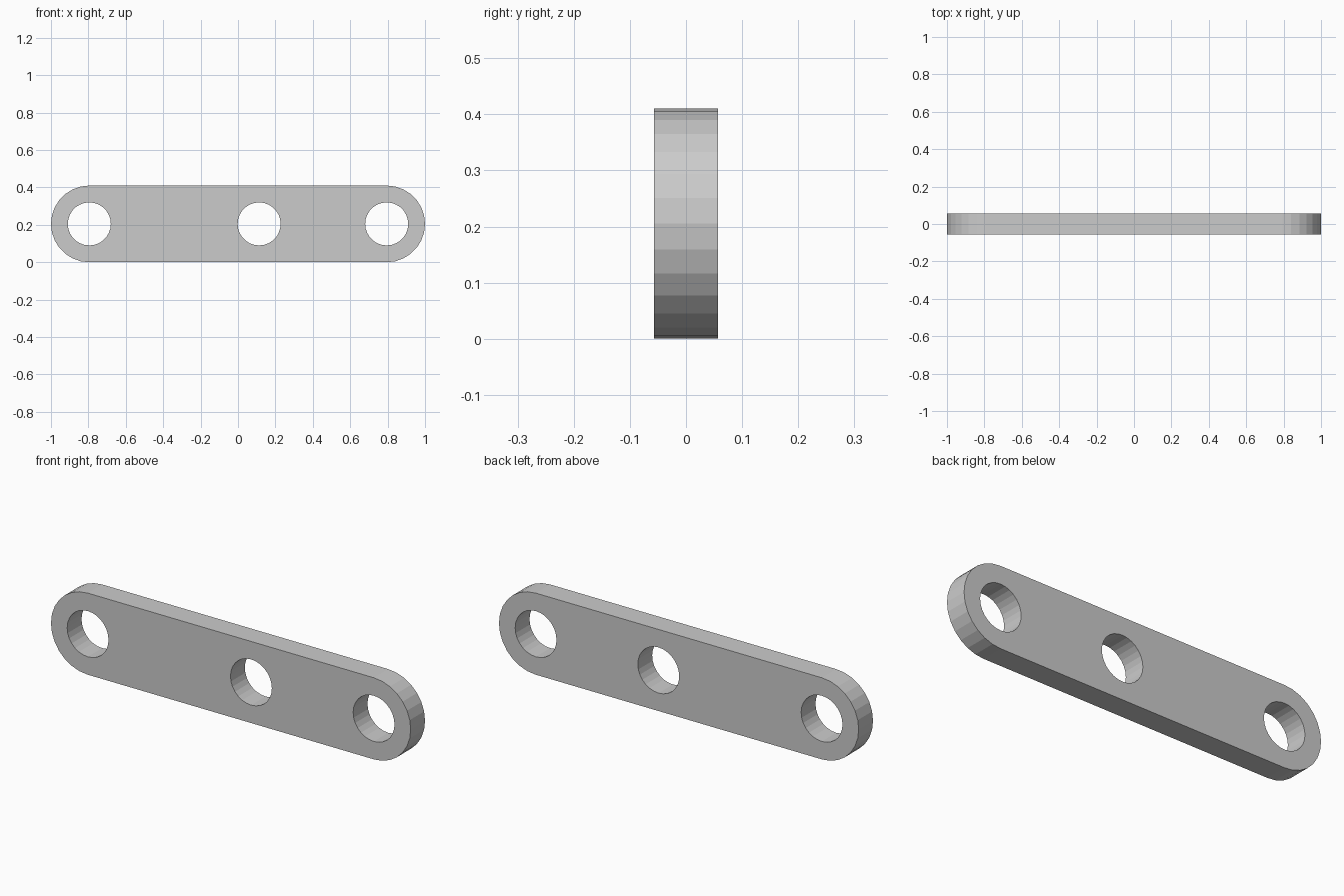
import bpy, bmesh
from math import pi, cos, sin

if "Cube" in bpy.data.objects:
    bpy.data.objects.remove(bpy.data.objects["Cube"])

HALF = 0.057      # half thickness
R = 0.205         # end radius, also centre height
END = 1 - R       # x of the end arc centres
HOLE_R = 0.115
SEG = 14          # facets per half circle


def prism(name, outline, half):
    """Extrude an (x, z) outline along y, centred on y = 0."""
    bm = bmesh.new()
    face = bm.faces.new([bm.verts.new((x, -half, z)) for x, z in outline])
    ext = bmesh.ops.extrude_face_region(bm, geom=[face])
    verts = [v for v in ext["geom"] if isinstance(v, bmesh.types.BMVert)]
    bmesh.ops.translate(bm, verts=verts, vec=(0, 2 * half, 0))
    bmesh.ops.recalc_face_normals(bm, faces=bm.faces)
    mesh = bpy.data.meshes.new(name)
    bm.to_mesh(mesh)
    bm.free()
    obj = bpy.data.objects.new(name, mesh)
    bpy.context.collection.objects.link(obj)
    return obj


def arc(cx, r, start, sweep, count):
    return [(cx + r * cos(start + sweep * i / SEG), R + r * sin(start + sweep * i / SEG))
            for i in range(count)]


# Flat bar with rounded ends
outline = arc(END, R, -pi / 2, pi, SEG + 1) + arc(-END, R, pi / 2, pi, SEG + 1)
bar = prism("link_bar", outline, HALF)

# Three through holes, the middle one off centre
for i, x in enumerate((-END, 0.113, END)):
    cutter = prism(f"hole_cutter_{i + 1}", arc(x, HOLE_R, pi / 2, pi, 2 * SEG), HALF * 2)
    mod = bar.modifiers.new(f"hole_{i + 1}", "BOOLEAN")
    mod.operation = "DIFFERENCE"
    mod.solver = "EXACT"
    mod.object = cutter
    cutter.hide_render = True
    cutter.display_type = "WIRE"
